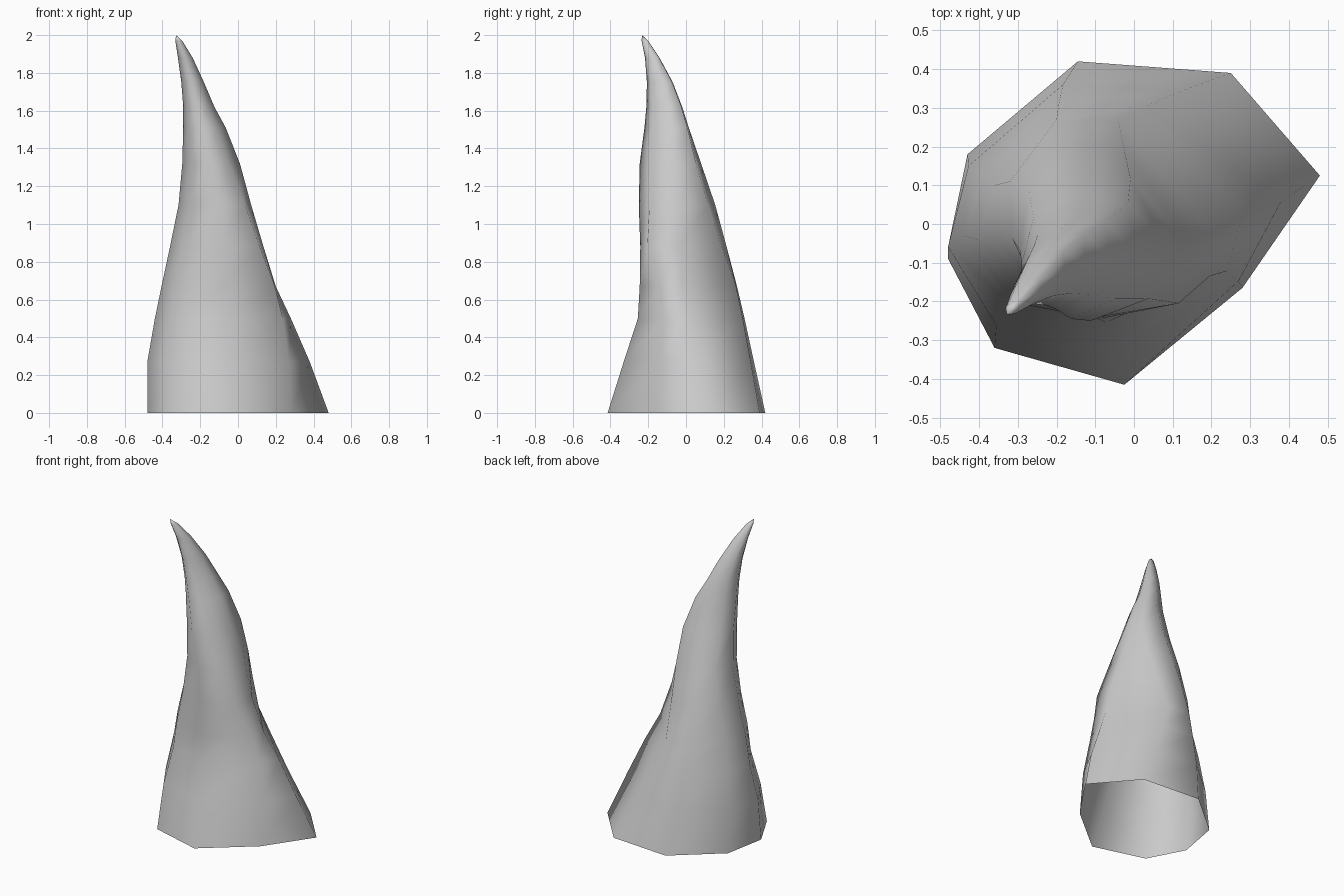
import bpy, bmesh

# Key cross-sections, eight points each, counter-clockwise from the back
KEYS = [
    (0.00, [(-0.145, 0.42), (-0.43, 0.18), (-0.48, -0.09), (-0.36, -0.32),
            (-0.025, -0.415), (0.28, -0.165), (0.48, 0.125), (0.25, 0.39)]),
    (0.67, [(-0.20, 0.27), (-0.36, 0.10), (-0.405, -0.04), (-0.30, -0.205),
            (-0.09, -0.245), (0.195, -0.135), (0.20, -0.02), (-0.04, 0.265)]),
    (0.88, [(-0.19, 0.215), (-0.32, 0.11), (-0.36, -0.03), (-0.275, -0.175),
            (-0.10, -0.242), (0.115, -0.205), (0.135, -0.045), (-0.025, 0.19)]),
    (1.05, [(-0.17, 0.17), (-0.28, 0.105), (-0.325, -0.03), (-0.26, -0.155),
            (-0.10, -0.247), (0.06, -0.19), (0.085, -0.02), (-0.01, 0.13)]),
    (1.35, [(-0.15, 0.07), (-0.26, 0.01), (-0.295, -0.07), (-0.25, -0.17),
            (-0.17, -0.24), (-0.06, -0.19), (0.0, -0.08), (-0.02, 0.045)]),
    (1.55, [(-0.17, 0.0), (-0.25, -0.04), (-0.29, -0.11), (-0.265, -0.165),
            (-0.21, -0.215), (-0.13, -0.18), (-0.085, -0.09), (-0.09, -0.005)]),
]

# Outline: z, xmin, xmax, ymin, ymax
RINGS = [
    (0.00, -0.48, 0.48, -0.415, 0.42),
    (0.27, -0.48, 0.38, -0.33, 0.36),
    (0.50, -0.44, 0.28, -0.255, 0.31),
    (0.67, -0.405, 0.20, -0.245, 0.27),
    (0.88, -0.36, 0.135, -0.242, 0.215),
    (1.10, -0.315, 0.07, -0.25, 0.155),
    (1.32, -0.295, 0.01, -0.245, 0.08),
    (1.51, -0.29, -0.065, -0.22, 0.015),
    (1.62, -0.29, -0.125, -0.21, -0.02),
    (1.75, -0.30, -0.18, -0.207, -0.07),
    (1.88, -0.318, -0.24, -0.217, -0.14),
    (1.97, -0.332, -0.295, -0.235, -0.20),
]
TIP = (-0.328, -0.233, 2.0)


def fit(values, lo, hi):
    a, b = min(values), max(values)
    return [lo + (v - a) / (b - a) * (hi - lo) for v in values]


def section(z, axis):
    # Unit-box coordinates blended between the neighbouring key sections
    z = min(z, KEYS[-1][0])
    for (za, a), (zb, b) in zip(KEYS, KEYS[1:]):
        if z <= zb:
            t = (z - za) / (zb - za)
            ua = fit([p[axis] for p in a], 0, 1)
            ub = fit([p[axis] for p in b], 0, 1)
            return [u + (v - u) * t for u, v in zip(ua, ub)]


def ring_points(z, x0, x1, y0, y1):
    xs = fit(section(z, 0), x0, x1)
    ys = fit(section(z, 1), y0, y1)
    return [(x, y, z) for x, y in zip(xs, ys)]


# Curved spike, open underneath
bm = bmesh.new()
loops = [[bm.verts.new(p) for p in ring_points(*r)] for r in RINGS]
n = 8
for low, high in zip(loops, loops[1:]):
    for i in range(n):
        j = (i + 1) % n
        bm.faces.new((low[i], low[j], high[j], high[i]))
tip = bm.verts.new(TIP)
for i in range(n):
    bm.faces.new((loops[-1][i], loops[-1][(i + 1) % n], tip))
for f in bm.faces:
    f.smooth = True
mesh = bpy.data.meshes.new("curved_spike")
bm.to_mesh(mesh)
bm.free()
spike = bpy.data.objects.new("curved_spike", mesh)
bpy.context.collection.objects.link(spike)
